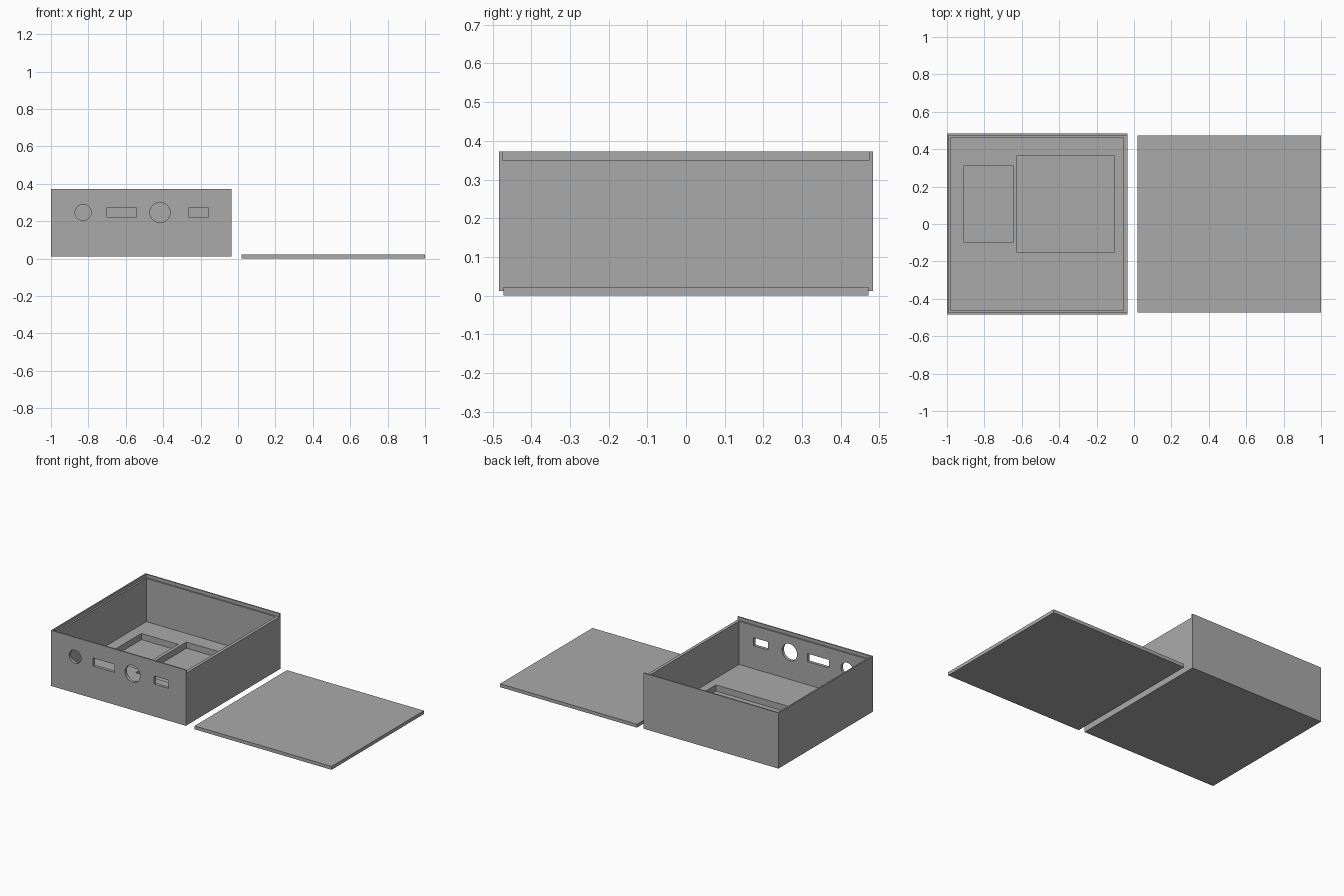
import bpy

if "Cube" in bpy.data.objects:
    bpy.data.objects.remove(bpy.data.objects["Cube"], do_unlink=True)

GREY = (0.4, 0.4, 0.4, 1)
grey = bpy.data.materials.new("plain grey plastic")
grey.use_nodes = True
grey.diffuse_color = GREY
grey.node_tree.nodes["Principled BSDF"].inputs["Base Color"].default_value = GREY


def block(name, x, y, z):
    """Box spanning the given (low, high) ranges."""
    spans = (x, y, z)
    bpy.ops.mesh.primitive_cube_add(size=1, location=[(a + b) / 2 for a, b in spans])
    obj = bpy.context.object
    obj.name = name
    obj.scale = [b - a for a, b in spans]
    bpy.ops.object.transform_apply(location=False, rotation=False, scale=True)
    obj.data.materials.append(grey)
    return obj


def drill(name, x, z, radius):
    """Round cutter through the front wall."""
    bpy.ops.mesh.primitive_cylinder_add(vertices=48, radius=radius, depth=0.1,
                                        location=(x, -HALF, z), rotation=(1.5708, 0, 0))
    obj = bpy.context.object
    obj.name = name
    obj.data.materials.append(grey)
    return obj


def cut(target, cutter):
    """Subtract the cutter, then discard it."""
    mod = target.modifiers.new(cutter.name, "BOOLEAN")
    mod.operation = "DIFFERENCE"
    mod.solver = "EXACT"
    mod.object = cutter
    bpy.context.view_layer.objects.active = target
    bpy.ops.object.modifier_apply(modifier=mod.name)
    bpy.data.objects.remove(cutter, do_unlink=True)


HALF, WALL, LIP = 0.483, 0.02, 0.009
LEFT, RIGHT = -1.0, -0.035
BASE, TOP = 0.012, 0.372
FLOOR, POCKET, LEDGE = 0.072, 0.032, 0.351
ABOVE = 0.5
PORT_Z = 0.247

# Open case with a thick floor
case = block("case", (LEFT, RIGHT), (-HALF, HALF), (BASE, TOP))
inner = HALF - WALL
cut(case, block("cavity", (LEFT + WALL, RIGHT - WALL), (-inner, inner), (FLOOR, ABOVE)))

# Rebate for the sliding lid, open on one side
slot = HALF - LIP
cut(case, block("lid_slot", (LEFT + LIP, RIGHT + 0.1), (-slot, slot), (LEDGE, ABOVE)))

# Two pockets sunk into the floor
cut(case, block("small_pocket", (-0.91, -0.647), (-0.10, 0.312), (POCKET, 0.2)))
cut(case, block("large_pocket", (-0.625, -0.107), (-0.153, 0.366), (POCKET, 0.2)))

# Ports through the front wall
for x, radius in ((-0.828, 0.043), (-0.417, 0.054)):
    cut(case, drill("round_port", x, PORT_Z, radius))
for span in ((-0.70, -0.545), (-0.262, -0.16)):
    cut(case, block("square_port", span, (-HALF - 0.05, -HALF + 0.05),
                    (PORT_Z - 0.026, PORT_Z + 0.026)))

# Loose lid lying beside the case
block("lid", (0.02, 1.0), (-0.472, 0.472), (0, 0.022))

# Flat faces, with only the round ports smooth
bpy.ops.object.select_all(action="DESELECT")
case.select_set(True)
bpy.context.view_layer.objects.active = case
bpy.ops.object.shade_smooth_by_angle()
